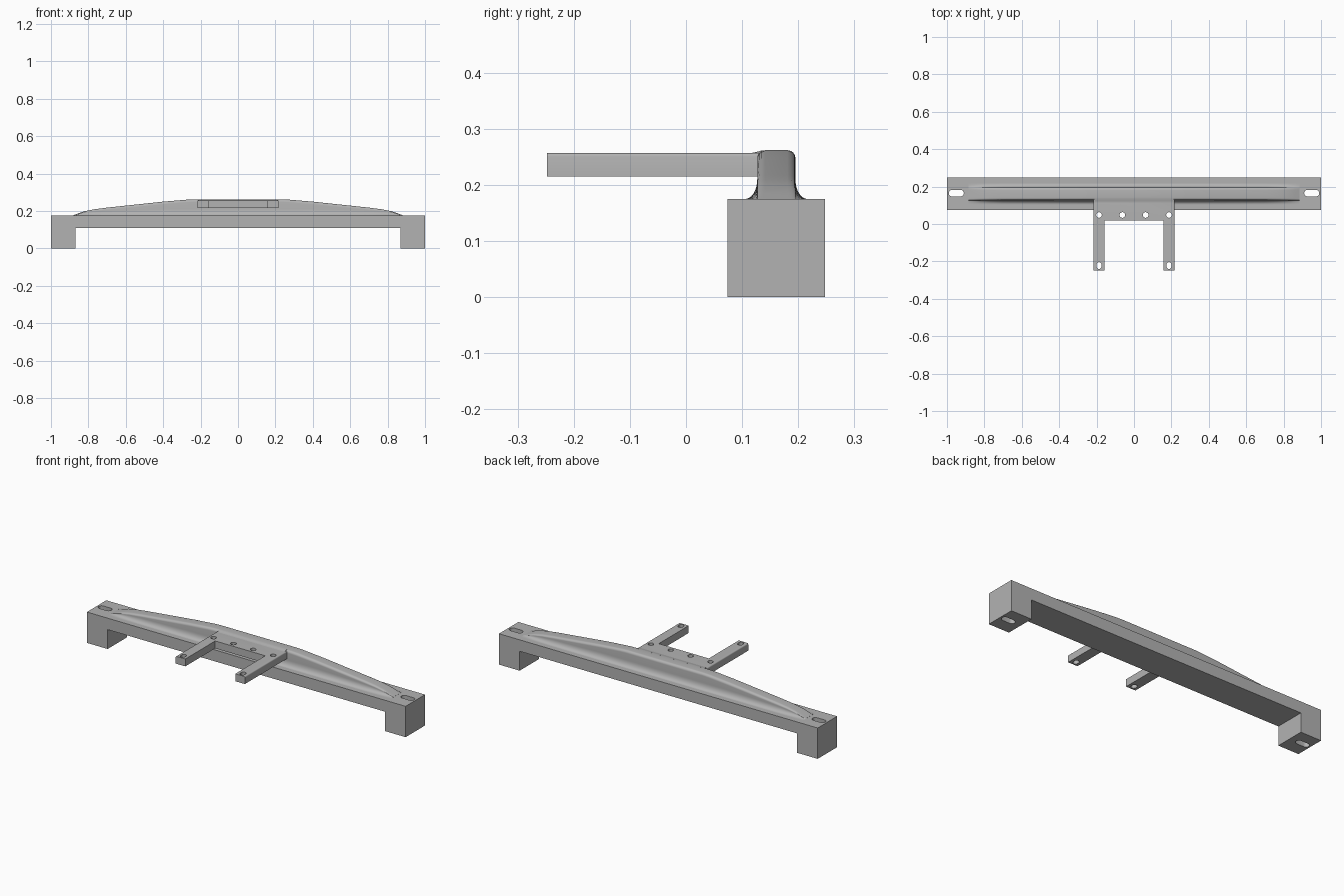
import bpy, bmesh
from math import sin, cos, pi

cube = bpy.data.objects.get("Cube")
if cube:
    bpy.data.objects.remove(cube)

grey = bpy.data.materials.new("plain grey")
grey.use_nodes = True
COLOUR = (0.45, 0.45, 0.45, 1)
grey.diffuse_color = COLOUR
grey.node_tree.nodes["Principled BSDF"].inputs["Base Color"].default_value = COLOUR

MID_Y = 0.161      # centre line of beam and rib
BEAM_TOP = 0.175


def make_object(name, bm):
    bmesh.ops.recalc_face_normals(bm, faces=bm.faces)
    mesh = bpy.data.meshes.new(name)
    bm.to_mesh(mesh)
    bm.free()
    mesh.materials.append(grey)
    obj = bpy.data.objects.new(name, mesh)
    bpy.context.collection.objects.link(obj)
    return obj


def prism(bm, points, offset):
    """Extrude a closed outline by an offset vector."""
    face = bm.faces.new([bm.verts.new(p) for p in points])
    ext = bmesh.ops.extrude_face_region(bm, geom=[face])
    new = [v for v in ext["geom"] if isinstance(v, bmesh.types.BMVert)]
    bmesh.ops.translate(bm, verts=new, vec=offset)


def slot(bm, x, y, half_x, half_y, radius, z0, z1):
    """Vertical pill-shaped cutter; half_x and half_y are the straight offsets."""
    pts = []
    for i in range(32):
        a = 2 * pi * (i + 0.5) / 32
        sx, sy = (1 if cos(a) > 0 else -1), (1 if sin(a) > 0 else -1)
        pts.append((x + sx * half_x + radius * cos(a),
                    y + sy * half_y + radius * sin(a), z0))
    prism(bm, pts, (0, 0, z1 - z0))


def cut(obj, bm, name):
    cutter = make_object(name, bm)
    cutter.hide_render = True
    mod = obj.modifiers.new("holes", "BOOLEAN")
    mod.operation = "DIFFERENCE"
    mod.solver = "EXACT"
    mod.object = cutter
    bpy.context.view_layer.objects.active = obj
    bpy.ops.object.modifier_apply(modifier=mod.name)
    bpy.data.objects.remove(cutter)


def smooth(obj):
    bpy.ops.object.select_all(action="DESELECT")
    obj.select_set(True)
    bpy.context.view_layer.objects.active = obj
    bpy.ops.object.shade_smooth_by_angle(angle=0.6)


# Bridge beam with a square foot at each end
bm = bmesh.new()
half = [(1, BEAM_TOP), (1, 0), (0.87, 0), (0.87, 0.11)]
outline = half + [(-x, z) for x, z in reversed(half)]
prism(bm, [(x, 0.074, z) for x, z in outline], (0, 0.174, 0))
beam = make_object("beam", bm)

# Long mounting slots through the feet
bm = bmesh.new()
for side in (-1, 1):
    slot(bm, side * 0.95, 0.165, 0.022, 0, 0.018, -0.1, 0.3)
cut(beam, bm, "foot_slot_cutter")
smooth(beam)

# Tapered rib: lofted sections with a flared foot and rounded crest
PROFILE = [(0, 0.262), (0.24, 0.262), (0.28, 0.26), (0.4, 0.25), (0.7, 0.218),
           (0.77, 0.209), (0.82, 0.199), (0.86, 0.185), (0.885, 0.1755)]


def rib_section(height):
    k = min(1, height / 0.055)
    flare, crest = 0.035 * k, 0.014 * k
    side = [(0.056, -0.005)]
    for i in range(9):
        a = pi / 2 * i / 8
        side.append((0.034 + 0.022 * (1 - sin(a)), flare * (1 - cos(a))))
    for i in range(7):
        a = pi / 2 * i / 6
        side.append((0.02 + 0.014 * cos(a), height - crest + crest * sin(a)))
    return side + [(-y, z) for y, z in reversed(side)]


bm = bmesh.new()
rings = []
for x, top in [(-x, z) for x, z in reversed(PROFILE[1:])] + PROFILE:
    rings.append([bm.verts.new((x, MID_Y + y, BEAM_TOP + z))
                  for y, z in rib_section(top - BEAM_TOP)])
n = len(rings[0])
for a, b in zip(rings, rings[1:]):
    for i in range(n):
        j = (i + 1) % n
        bm.faces.new((a[i], a[j], b[j], b[i]))
bm.faces.new(rings[0])
bm.faces.new(rings[-1])
rib = make_object("rib", bm)
smooth(rib)

# Forked bracket: plate with two forward arms
bm = bmesh.new()
half = [(0.217, 0.15), (0.217, -0.248), (0.157, -0.248), (0.157, 0.02)]
outline = half + [(-x, y) for x, y in reversed(half)]
prism(bm, [(x, y, 0.215) for x, y in outline], (0, 0, 0.042))
long_edges = [e for e in bm.edges
              if all(v.co.z > 0.25 and abs(v.co.x) > 0.2 for v in e.verts)
              and abs(e.verts[0].co.y - e.verts[1].co.y) > 0.1]
bmesh.ops.bevel(bm, geom=long_edges, offset=0.006, segments=3, affect="EDGES", profile=0.5)
bracket = make_object("bracket", bm)

# Screw holes across the plate and at the arm tips
bm = bmesh.new()
for side in (-1, 1):
    for x in (0.062, 0.187):
        slot(bm, side * x, 0.048, 0, 0, 0.015, 0.1, 0.4)
    slot(bm, side * 0.187, -0.222, 0, 0.004, 0.014, 0.1, 0.4)
cut(bracket, bm, "screw_hole_cutter")
smooth(bracket)

# Small fillet joining the plate to the rib crest
bm = bmesh.new()
pts = [(0.14, 0.25), (0.115, 0.257)]
pts += [(0.115 + 0.025 * t, 0.257 + 0.005 * t * t * (3 - 2 * t)) for t in (0.25, 0.5, 0.75, 1)]
prism(bm, [(-0.211, y, z) for y, z in pts], (0.422, 0, 0))
smooth(make_object("plate_fillet", bm))
